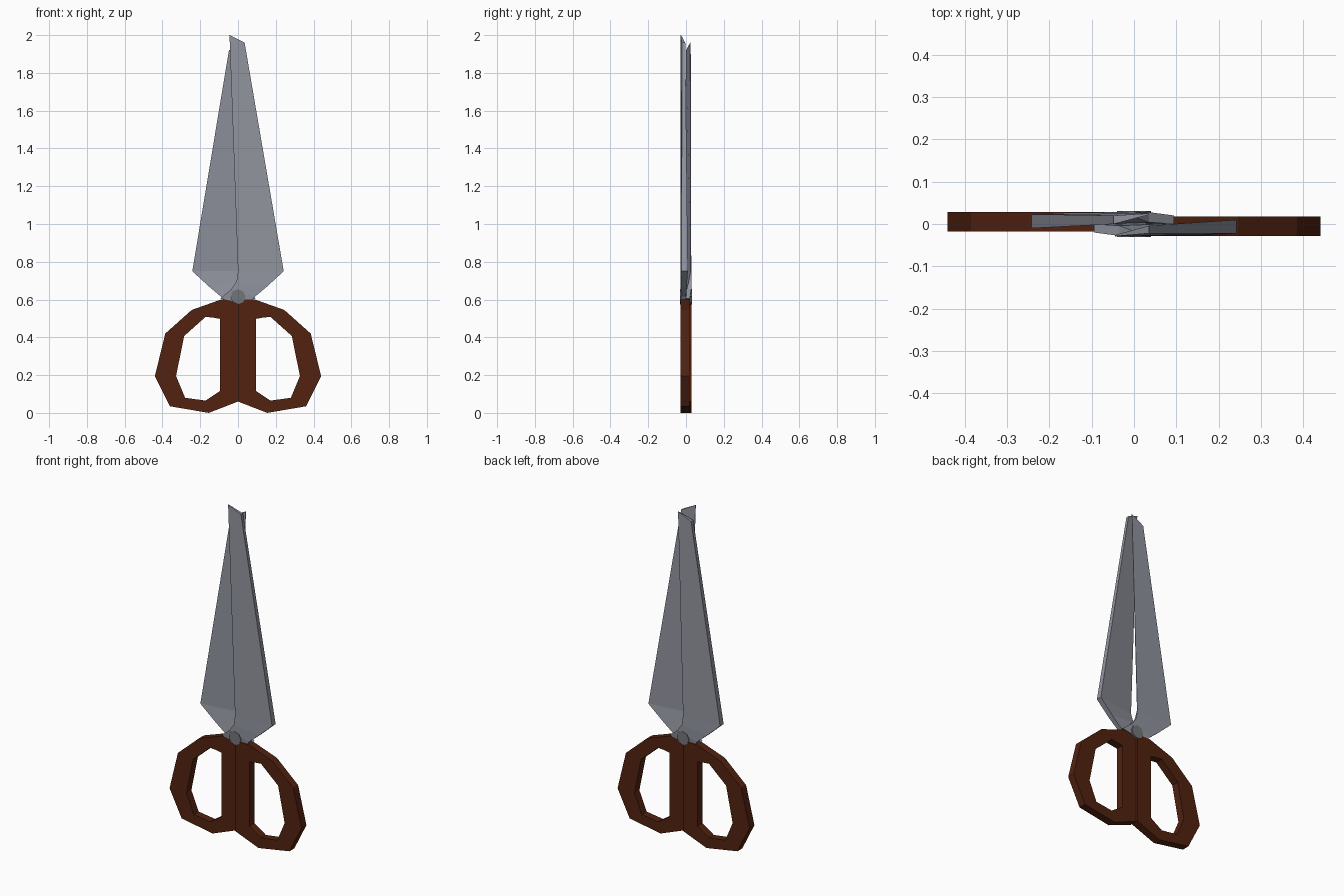
import bpy, bmesh, math
from mathutils import Matrix

if "Cube" in bpy.data.objects:
    bpy.data.objects.remove(bpy.data.objects["Cube"])


def material(name, rgb):
    m = bpy.data.materials.new(name)
    m.diffuse_color = (*rgb, 1)
    m.use_nodes = True
    m.node_tree.nodes["Principled BSDF"].inputs["Base Color"].default_value = m.diffuse_color
    return m


steel = material("blade steel", (0.29, 0.30, 0.35))
brown = material("handle brown", (0.085, 0.016, 0.005))
screw_grey = material("screw grey", (0.17, 0.18, 0.19))


def finish(name, bm, mat):
    bmesh.ops.recalc_face_normals(bm, faces=bm.faces)
    mesh = bpy.data.meshes.new(name)
    bm.to_mesh(mesh)
    bm.free()
    mesh.materials.append(mat)
    ob = bpy.data.objects.new(name, mesh)
    bpy.context.collection.objects.link(ob)
    return ob


def loft(name, sections, mat, closed=False):
    """Join a row of four-cornered cross-sections into a solid."""
    bm = bmesh.new()
    rows = [[bm.verts.new(p) for p in s] for s in sections]
    n = len(rows)
    for i in range(n if closed else n - 1):
        a, b = rows[i], rows[(i + 1) % n]
        for k in range(4):
            j = (k + 1) % 4
            bm.faces.new((a[k], a[j], b[j], b[k]))
    if not closed:
        bm.faces.new(rows[0])
        bm.faces.new(rows[-1])
    return finish(name, bm, mat)


# Blade stations: cutting edge (x, z, y front, y back), spine (same)
LOWER = [
    ((0.0, 0.75, -0.028, -0.025), (0.242, 0.75, -0.023, 0.010)),
    ((-0.008, 0.695, -0.029, -0.014), (0.155, 0.67, -0.027, 0.004)),
    ((-0.035, 0.655, -0.028, -0.004), (0.09, 0.615, -0.027, 0.0)),
    ((-0.095, 0.605, -0.020, 0.0), (0.06, 0.575, -0.022, 0.0)),
]


def blade(name, tip, turn):
    secs = []
    for (x1, z1, f1, b1), (x2, z2, f2, b2) in [tip] + LOWER:
        corners = [(x1, f1, z1), (x2, f2, z2), (x2, b2, z2), (x1, b1, z1)]
        secs.append([(turn * x, turn * y, z) for x, y, z in corners])
    loft(name, secs, steel)


blade("front_blade", ((-0.045, 2.0, -0.029, -0.026), (0.035, 1.96, -0.022, -0.004)), 1)
blade("back_blade", ((-0.035, 1.96, -0.025, -0.022), (0.048, 1.92, -0.020, 0.0)), -1)

# Handles: outer loop and finger hole, given for the right side
OUTER = [(0, .06), (.155, .0), (.36, .035), (.44, .195),
         (.385, .42), (.245, .545), (.09, .6), (0, .6)]
HOLE = [(.096, .115), (.172, .065), (.28, .08), (.328, .195),
        (.285, .407), (.172, .508), (.135, .505), (.096, .498)]
for name, turn in (("right_handle", 1), ("left_handle", -1)):
    secs = []
    for (xo, zo), (xi, zi) in zip(OUTER, HOLE):
        corners = [(xo, -.028, zo), (xi, -.028, zi), (xi, .018, zi), (xo, .018, zo)]
        secs.append([(turn * x, turn * y, z) for x, y, z in corners])
    loft(name, secs, brown, closed=True)

# Pivot screw through both blades
bm = bmesh.new()
bmesh.ops.create_cone(bm, cap_ends=True, segments=8, radius1=0.04, radius2=0.04, depth=0.061,
                      matrix=Matrix.Translation((0, 0, 0.615)) @ Matrix.Rotation(math.pi / 2, 4, 'X'))
finish("pivot_screw", bm, screw_grey)
